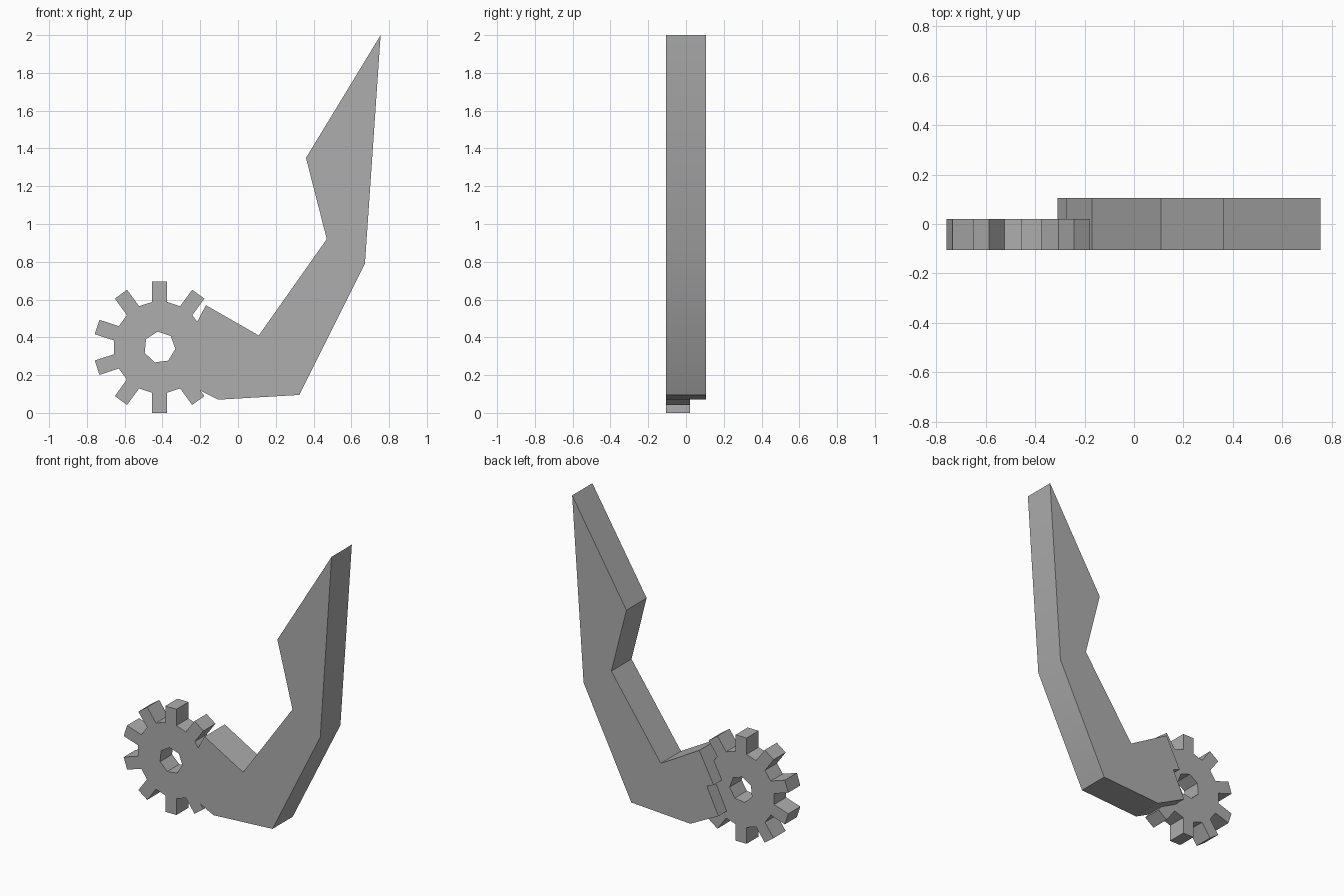
import bpy
import bmesh
from math import cos, sin, pi, radians

cube = bpy.data.objects.get("Cube")
if cube:
    bpy.data.objects.remove(cube, do_unlink=True)

grey = bpy.data.materials.new("plain grey")
grey.use_nodes = True
colour = (0.42, 0.42, 0.42, 1)
grey.diffuse_color = colour
grey.node_tree.nodes["Principled BSDF"].inputs["Base Color"].default_value = colour


def plate(name, loops, y_front, y_back):
    """Fill x-z outlines (outer loop, then holes) and extrude them along y."""
    bm = bmesh.new()
    edges = []
    for loop in loops:
        verts = [bm.verts.new((x, y_front, z)) for x, z in loop]
        edges += [bm.edges.new((a, b)) for a, b in zip(verts, verts[1:] + verts[:1])]
    bmesh.ops.triangle_fill(bm, edges=edges, use_beauty=True)
    result = bmesh.ops.extrude_face_region(bm, geom=bm.faces[:], use_keep_orig=True)
    moved = [v for v in result["geom"] if isinstance(v, bmesh.types.BMVert)]
    bmesh.ops.translate(bm, verts=moved, vec=(0, y_back - y_front, 0))
    bmesh.ops.recalc_face_normals(bm, faces=bm.faces[:])
    mesh = bpy.data.meshes.new(name)
    bm.to_mesh(mesh)
    bm.free()
    mesh.materials.append(grey)
    mesh.shade_smooth()
    mesh.set_sharp_from_angle(angle=radians(29))
    obj = bpy.data.objects.new(name, mesh)
    bpy.context.collection.objects.link(obj)
    return obj


# Bent arm with a pointed tip and a notched end behind the gear
arm = [(0.755, 2.0), (0.36, 1.35), (0.47, 0.92), (0.11, 0.41),
       (-0.17, 0.57), (-0.275, 0.37), (-0.225, 0.35), (-0.31, 0.175),
       (-0.105, 0.07), (0.325, 0.095), (0.672, 0.79)]
plate("arm", [arm], -0.105, 0.105)

# Gear with ten square teeth and a seven-sided hole
cx, cz = -0.415, 0.347
root, tip, half = 0.24, 0.348, 0.04
outline = []
for i in range(10):
    a = pi / 2 + i * pi / 5
    for r, side in ((root, -half), (tip, -half), (tip, half), (root, half)):
        outline.append((cx + r * cos(a) - side * sin(a),
                        cz + r * sin(a) + side * cos(a)))
hole = []
for i in range(7):
    a = 2 * pi * i / 7 - radians(5.5)
    hole.append((cx + 0.084 * cos(a), cz + 0.084 * sin(a)))
plate("gear", [outline, hole], -0.105, 0.02)
